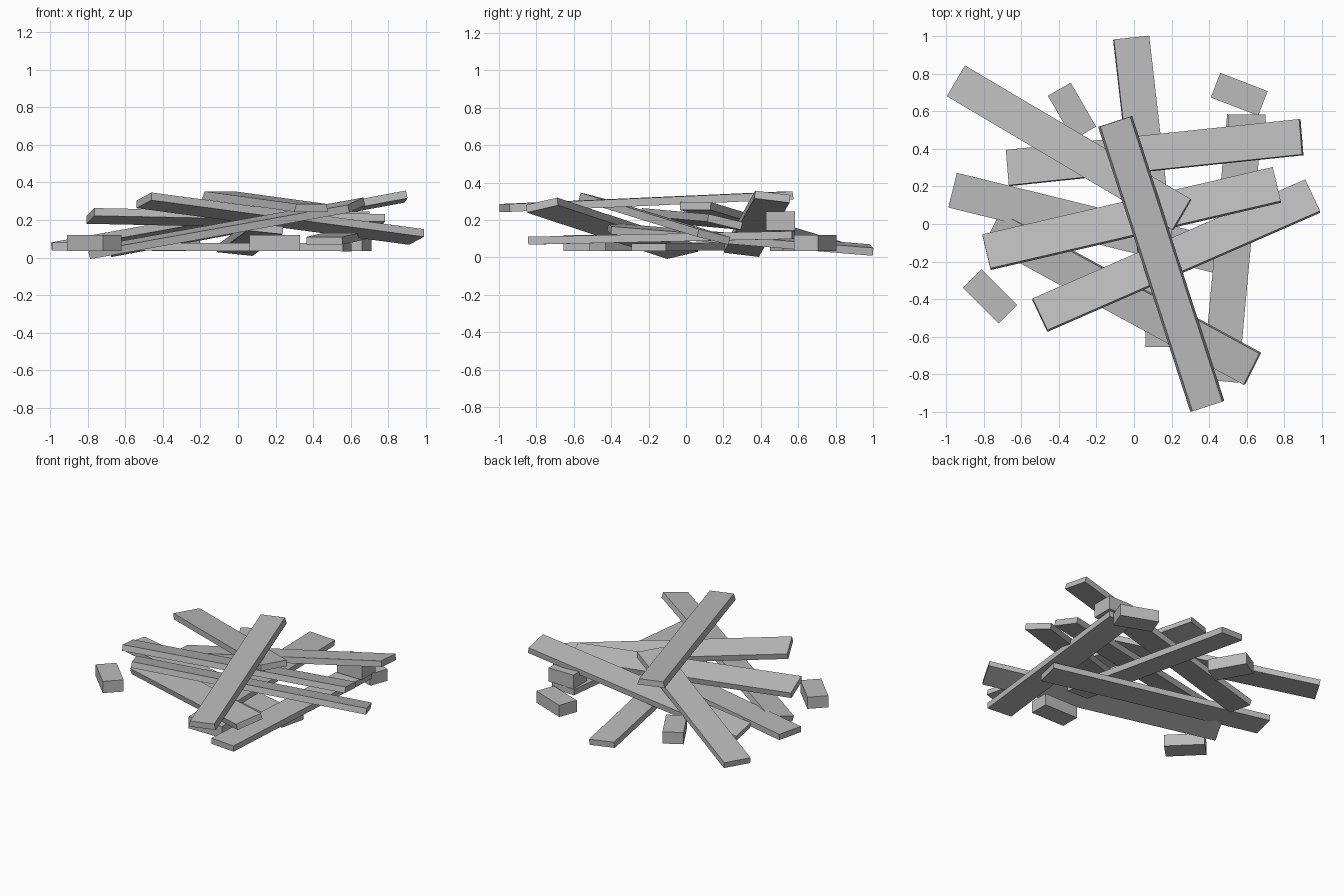
import bpy, math
from mathutils import Vector, Matrix

cube = bpy.data.objects.get("Cube")
if cube:
    bpy.data.objects.remove(cube, do_unlink=True)

grey = bpy.data.materials.new("weathered grey")
grey.use_nodes = True
colour = (0.5, 0.5, 0.5, 1)
grey.diffuse_color = colour
grey.node_tree.nodes["Principled BSDF"].inputs["Base Color"].default_value = colour


def slab(name, matrix, size, taper=0.0):
    """Flat-faced box, with its top optionally narrowed across the width."""
    bpy.ops.mesh.primitive_cube_add(size=1)
    ob = bpy.context.object
    ob.name = ob.data.name = name
    for v in ob.data.vertices:
        v.co = Vector(a * b for a, b in zip(v.co, size))
        if v.co.z > 0:
            v.co.y -= math.copysign(taper, v.co.y)
    ob.data.transform(matrix)
    ob.data.materials.append(grey)


def plank(name, start, end, roll=0, taper=0.0):
    """Board between the centres of its two ends, rolled about its length."""
    p, q = Vector(start), Vector(end)
    along = (q - p).normalized()
    side = Vector((0, 0, 1)).cross(along).normalized()
    turn = Matrix((along, side, along.cross(side))).transposed().to_4x4()
    matrix = Matrix.Translation((p + q) / 2) @ turn @ Matrix.Rotation(math.radians(roll), 4, 'X')
    slab(name, matrix, ((q - p).length, 0.19, 0.042), taper)


def block(name, centre, angle, size=(0.27, 0.14, 0.085)):
    slab(name, Matrix.Translation(centre) @ Matrix.Rotation(math.radians(angle), 4, 'Z'), size)


# Crossed boards, lowest first
plank("bottom_plank", (-0.965, 0.18, 0.06), (0.58, -0.20, 0.055))
plank("back_plank", (-0.015, 0.99, 0.04), (0.145, -0.41, 0.155), -6)
plank("right_plank", (0.46, -0.835, 0.09), (0.59, 0.575, 0.12))
plank("rising_front_plank", (-0.75, -0.02, 0.032), (0.63, -0.77, 0.28), 12)
plank("rising_back_plank", (-0.67, 0.298, 0.035), (0.89, 0.462, 0.325), -7)
plank("left_back_plank", (-0.945, 0.76, 0.06), (0.255, 0.05, 0.275))
plank("middle_plank", (-0.785, -0.15, 0.222), (0.76, 0.208, 0.19), -13)
plank("falling_front_plank", (-0.50, -0.485, 0.305), (0.95, 0.148, 0.11), -13)
plank("top_plank", (-0.10, 0.545, 0.332), (0.39, -0.97, 0.265), 0, 0.012)

# Loose and supporting blocks
block("back_right_block", (0.56, 0.69, 0.078), -21)
block("front_left_block", (-0.765, -0.385, 0.078), -45)
block("back_left_block", (-0.33, 0.60, 0.078), -60)
block("front_block", (0.195, -0.585, 0.078), 0)
block("raised_block", (0.60, 0.505, 0.195), 0, (0.20, 0.155, 0.10))
